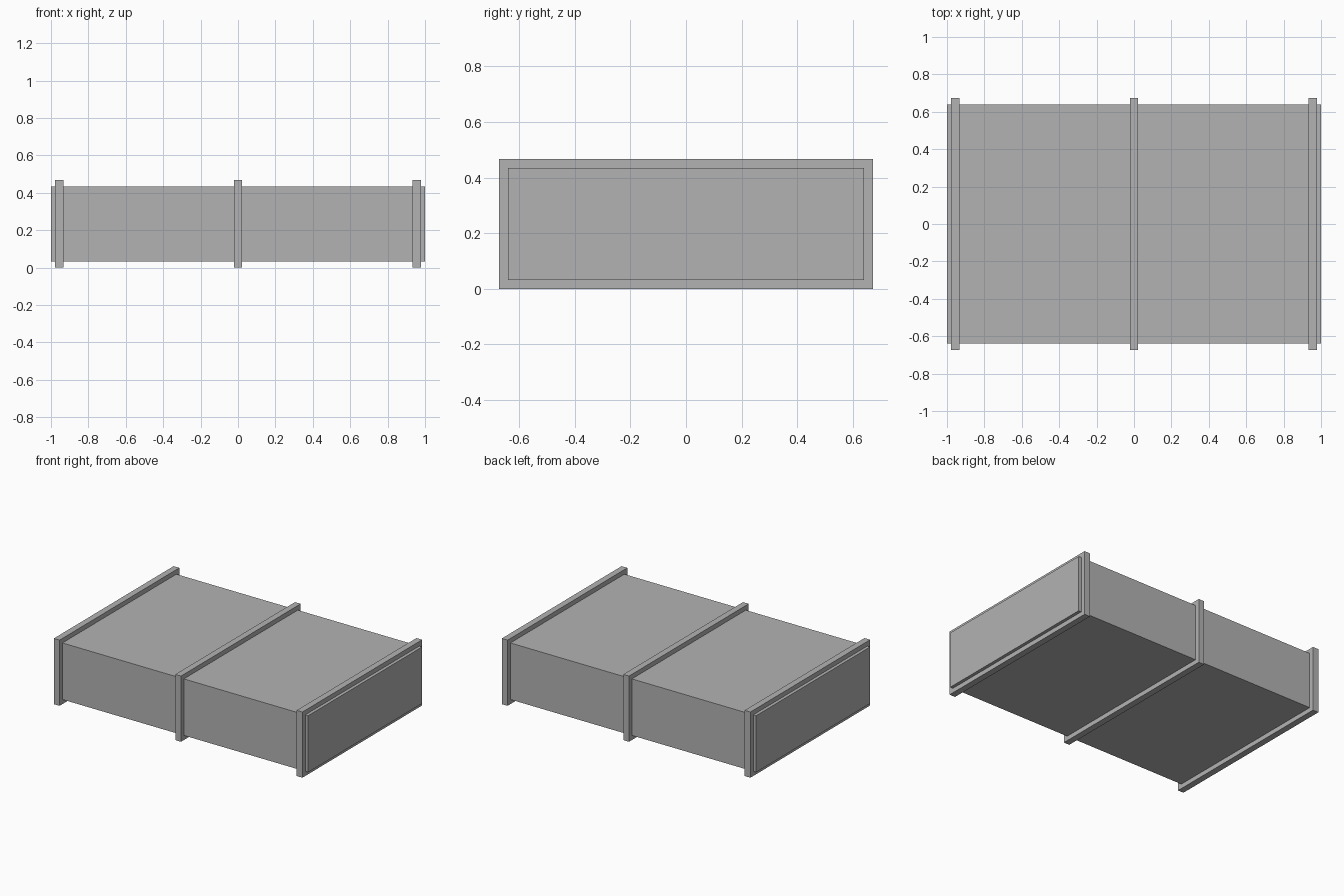
import bpy

cube = bpy.data.objects.get("Cube")
if cube:
    bpy.data.objects.remove(cube, do_unlink=True)

# Single sheet metal colour
metal = bpy.data.materials.new("grey sheet metal")
metal.use_nodes = True
colour = (0.45, 0.45, 0.45, 1)
metal.diffuse_color = colour
metal.node_tree.nodes["Principled BSDF"].inputs["Base Color"].default_value = colour

LENGTH, WIDTH, HEIGHT = 2.0, 1.28, 0.402   # duct body
LIP, THICK = 0.0325, 0.045                 # flange overhang and thickness
MID_Z = HEIGHT / 2 + LIP


def box(name, x, size):
    bpy.ops.mesh.primitive_cube_add(size=1, location=(x, 0, MID_Z))
    obj = bpy.context.object
    obj.name = name
    obj.scale = size
    bpy.ops.object.transform_apply(location=False, rotation=False, scale=True)
    obj.data.materials.append(metal)
    return obj


# Rectangular duct body, closed at both ends
box("duct_body", 0, (LENGTH, WIDTH, HEIGHT))

# Flange collars wrapped around the duct
for name, x in (("right_flange", -0.955), ("middle_flange", 0), ("left_flange", 0.955)):
    box(name, x, (THICK, WIDTH + 2 * LIP, HEIGHT + 2 * LIP))
